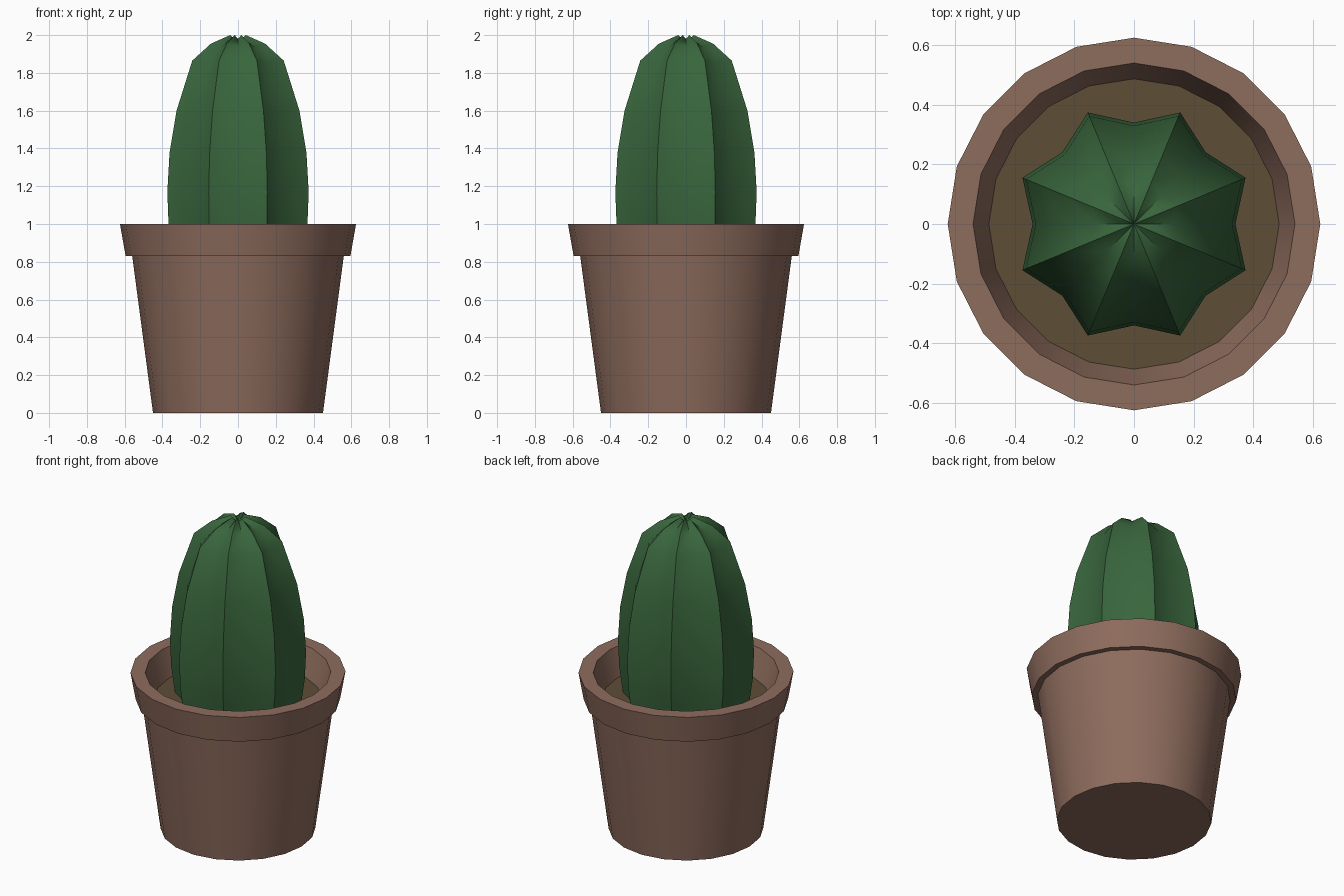
import bpy, bmesh
from math import cos, sin, pi, radians

if "Cube" in bpy.data.objects:
    bpy.data.objects.remove(bpy.data.objects["Cube"])


def material(name, rgb):
    m = bpy.data.materials.new(name)
    m.diffuse_color = (*rgb, 1)
    m.use_nodes = True
    m.node_tree.nodes["Principled BSDF"].inputs["Base Color"].default_value = m.diffuse_color
    return m


def lathe(name, rings, sides, mat, angle, start=None, end=None):
    """Skin a stack of rings; each ring is (even radius, odd radius, even z, odd z).
    start/end: pole height, or None for a flat cap."""
    bm = bmesh.new()
    loops = []
    for ring in rings:
        loop = []
        for i in range(sides):
            a, r, z = 2 * pi * i / sides, ring[i % 2], ring[2 + i % 2]
            loop.append(bm.verts.new((r * cos(a), r * sin(a), z)))
        loops.append(loop)
    for lo, hi in zip(loops, loops[1:]):
        for i in range(sides):
            j = (i + 1) % sides
            bm.faces.new((lo[i], lo[j], hi[j], hi[i]))
    for loop, pole in ((loops[0][::-1], start), (loops[-1], end)):
        if pole is None:
            bm.faces.new(loop)
        else:
            tip = bm.verts.new((0, 0, pole))
            for i in range(sides):
                bm.faces.new((loop[i], loop[(i + 1) % sides], tip))
    me = bpy.data.meshes.new(name)
    bm.to_mesh(me)
    bm.free()
    me.materials.append(mat)
    ob = bpy.data.objects.new(name, me)
    bpy.context.collection.objects.link(ob)
    bpy.ops.object.select_all(action='DESELECT')
    ob.select_set(True)
    bpy.context.view_layer.objects.active = ob
    bpy.ops.object.shade_smooth_by_angle(angle=radians(angle))
    return ob


clay = material("clay", (0.27, 0.15, 0.11))
earth = material("earth", (0.11, 0.075, 0.037))
green = material("green", (0.04, 0.13, 0.045))

# Pot: tapered body, overhanging rim, inner wall down to the soil
SOIL = 0.83
pot = [(0.45, 0), (0.56, 0.83), (0.595, 0.83), (0.625, 1.0), (0.54, 1.0), (0.487, SOIL)]
lathe("pot", [(r, r, z, z) for r, z in pot], 20, clay, 30)

# Soil disc
lathe("soil", [(0.486, 0.486, SOIL - 0.01, SOIL - 0.01), (0.487, 0.487, SOIL + 0.002, SOIL + 0.002)], 20, earth, 30)

# Cactus: eight ridges (odd points) and eight valleys (even points)
ridge = [(0.375, SOIL), (0.398, 1.0), (0.405, 1.17), (0.392, 1.38), (0.352, 1.6),
         (0.262, 1.865), (0.155, 1.955), (0.045, 2.0)]
cactus = [(r * 0.84, r, z - 0.04 * max(0, z - 1.5), z) for r, z in ridge]
lathe("cactus", cactus, 16, green, 50, end=1.965)
